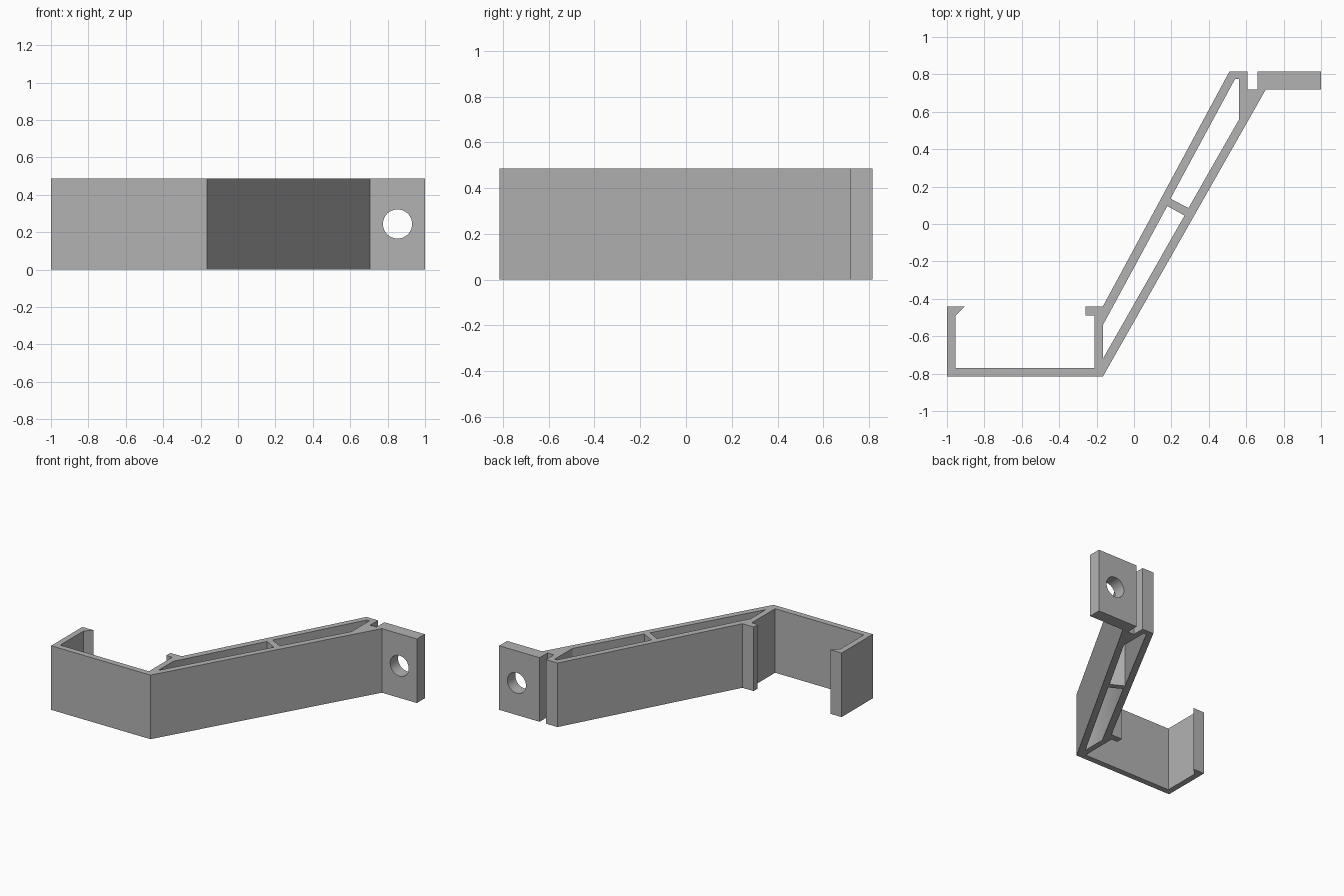
import bpy
import bmesh
from mathutils import Matrix

if "Cube" in bpy.data.objects:
    bpy.data.objects.remove(bpy.data.objects["Cube"], do_unlink=True)

HEIGHT = 0.487

grey = bpy.data.materials.new("plain_grey")
grey.use_nodes = True
colour = (0.45, 0.45, 0.45, 1)
grey.diffuse_color = colour
grey.node_tree.nodes["Principled BSDF"].inputs["Base Color"].default_value = colour

# Outer profile: hook tray, sloping arm, slotted mounting tab
outline = [(-1, -.815), (-.166, -.815), (.705, .72), (1, .72), (1, .815),
           (.66, .815), (.66, .72), (.606, .72), (.606, .815), (.51, .815),
           (-.166, -.44), (-.26, -.44), (-.26, -.49), (-.21, -.49),
           (-.21, -.77), (-.955, -.77), (-.955, -.49), (-.905, -.44), (-1, -.44)]
# Hollow pockets on either side of the cross web
lower_pocket = [(-.166, -.72), (.27, .045), (.178, .096), (-.166, -.54)]
upper_pocket = [(.291, .085), (.562, .56), (.562, .775), (.54, .775), (.195, .136)]


def add_object(name, bm):
    bmesh.ops.recalc_face_normals(bm, faces=bm.faces)
    mesh = bpy.data.meshes.new(name)
    bm.to_mesh(mesh)
    bm.free()
    obj = bpy.data.objects.new(name, mesh)
    bpy.context.collection.objects.link(obj)
    mesh.materials.append(grey)
    return obj


# Bracket body: fill the profile around its pockets and extrude upwards
bm = bmesh.new()
for loop in (outline, lower_pocket, upper_pocket):
    verts = [bm.verts.new((x, y, 0)) for x, y in loop]
    for a, b in zip(verts, verts[1:] + verts[:1]):
        bm.edges.new((a, b))
bmesh.ops.triangle_fill(bm, edges=bm.edges[:], use_beauty=True, normal=(0, 0, 1))
top = bmesh.ops.extrude_face_region(bm, geom=bm.faces[:], use_keep_orig=True)
moved = [g for g in top["geom"] if isinstance(g, bmesh.types.BMVert)]
bmesh.ops.translate(bm, verts=moved, vec=(0, 0, HEIGHT))
bracket = add_object("bracket", bm)

# Screw hole through the mounting tab
bm = bmesh.new()
bmesh.ops.create_cone(bm, cap_ends=True, segments=48, radius1=.078, radius2=.078, depth=.3,
                      matrix=Matrix.Translation((.853, .77, HEIGHT / 2))
                      @ Matrix.Rotation(1.5708, 4, 'X'))
cutter = add_object("screw_hole_cutter", bm)
cutter.hide_render = True
cutter.hide_set(True)
cut = bracket.modifiers.new("screw_hole", 'BOOLEAN')
cut.operation = 'DIFFERENCE'
cut.solver = 'EXACT'
cut.object = cutter

# Smooth the bore while keeping the corners crisp
bpy.ops.object.select_all(action='DESELECT')
bpy.context.view_layer.objects.active = bracket
bracket.select_set(True)
bpy.ops.object.modifier_apply(modifier="screw_hole")
bpy.data.objects.remove(cutter, do_unlink=True)
for face in bracket.data.polygons:
    face.use_smooth = False
bpy.ops.object.shade_smooth_by_angle(angle=.5)
